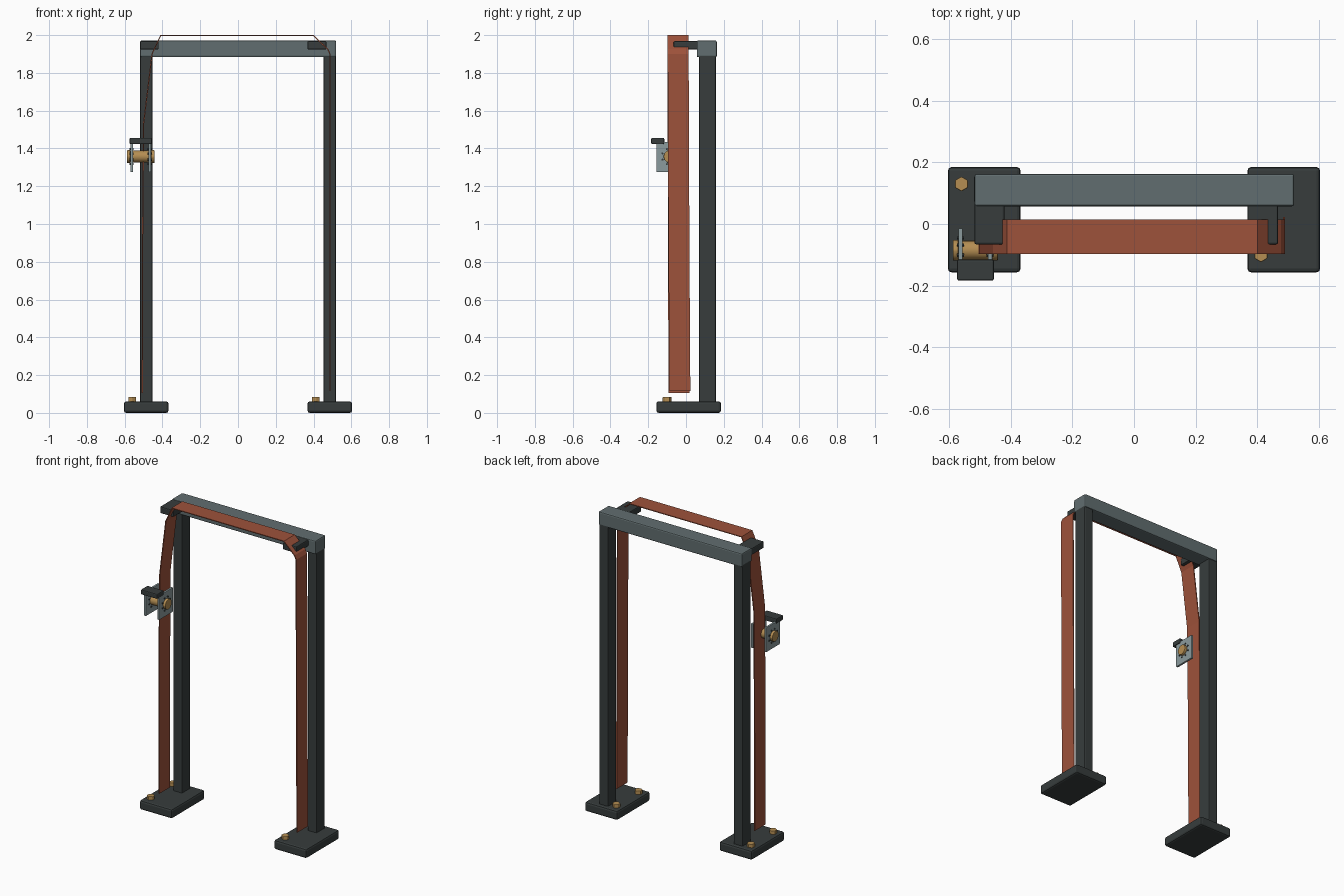
import bpy, bmesh, math
from mathutils import Matrix

cube = bpy.data.objects.get("Cube")
if cube:
    bpy.data.objects.remove(cube, do_unlink=True)


def material(name, rgb):
    m = bpy.data.materials.new(name)
    m.use_nodes = True
    m.diffuse_color = (*rgb, 1)
    m.node_tree.nodes["Principled BSDF"].inputs["Base Color"].default_value = (*rgb, 1)
    return m


DARK = material("charcoal paint", (0.038, 0.046, 0.046))
GREY = material("slate grey paint", (0.12, 0.155, 0.16))
STEEL = material("pale steel", (0.26, 0.33, 0.34))
BRASS = material("brass", (0.46, 0.27, 0.085))
STRAP = material("rust red webbing", (0.34, 0.084, 0.043))


def finish(name, bm, mat, bevel=0.0):
    mesh = bpy.data.meshes.new(name)
    bmesh.ops.recalc_face_normals(bm, faces=bm.faces)
    bm.to_mesh(mesh)
    bm.free()
    mesh.materials.append(mat)
    ob = bpy.data.objects.new(name, mesh)
    bpy.context.collection.objects.link(ob)
    if bevel:
        mod = ob.modifiers.new("bevel", "BEVEL")
        mod.width, mod.segments = bevel, 2
    return ob


def box(name, x, y, z, mat, bevel=0.006):
    """Box from (min, max) ranges on each axis."""
    bm = bmesh.new()
    bmesh.ops.create_cube(bm, size=1)
    for v in bm.verts:
        v.co = [r[0] if c < 0 else r[1] for c, r in zip(v.co, (x, y, z))]
    return finish(name, bm, mat, bevel)


def rod(name, centre, radius, length, sides, mat, axis="Z", bevel=0.0):
    bm = bmesh.new()
    turn = Matrix.Rotation(math.pi / 2, 4, "Y") if axis == "X" else Matrix()
    spin = Matrix.Rotation(math.pi / 2, 4, "Z")
    bmesh.ops.create_cone(bm, cap_ends=True, segments=sides, radius1=radius,
                          radius2=radius, depth=length,
                          matrix=Matrix.Translation(centre) @ turn @ spin)
    ob = finish(name, bm, mat, bevel)
    if sides > 8:
        for f in ob.data.polygons:
            f.use_smooth = len(f.vertices) == 4
    return ob


# Frame: feet, posts, foot bolts and strap support arms
for side, s in (("right", -1), ("left", 1)):
    cx = s * 0.486
    box(side + "_foot", (cx - 0.118, cx + 0.118), (-0.157, 0.185), (0, 0.061), DARK, 0.012)
    box(side + "_post", (cx - 0.033, cx + 0.033), (0.069, 0.158), (0.05, 1.9), DARK)
    for place, y in (("front", -0.1), ("back", 0.13)):
        bm_x = cx - 0.074
        bolt = rod(f"{side}_foot_{place}_bolt", (bm_x, y, 0.07), 0.024, 0.028, 6, BRASS, bevel=0.003)
        bolt.data.transform(Matrix.Translation((bm_x, y, 0)) @ Matrix.Rotation(math.pi / 6, 4, "Z")
                            @ Matrix.Translation((-bm_x, -y, 0)))
box("top_beam", (-0.518, 0.52), (0.057, 0.163), (1.883, 1.972), GREY, 0.008)
box("right_strap_arm", (-0.518, -0.42), (-0.066, 0.065), (1.924, 1.968), DARK)
box("left_strap_arm", (0.368, 0.468), (-0.066, 0.065), (1.924, 1.968), DARK)

# Webbing strap: flat band swept along a bent path of (x, y shift, z)
path = [(-0.507, 0.004, 0.105), (-0.505, 0.002, 0.9), (-0.5, 0, 1.53), (-0.455, 0, 1.9),
        (-0.41, 0, 1.997), (0.4, 0, 1.997), (0.475, 0, 1.925), (0.487, 0, 1.9),
        (0.487, 0.004, 0.9), (0.487, 0.009, 0.115)]
bm = bmesh.new()
rows = [[bm.verts.new((x, edge + dy, z)) for edge in (-0.097, 0.014)] for x, dy, z in path]
for a, b in zip(rows, rows[1:]):
    bm.faces.new((a[0], a[1], b[1], b[0]))
strap = finish("webbing_strap", bm, STRAP)
solid = strap.modifiers.new("thickness", "SOLIDIFY")
solid.thickness, solid.offset = 0.006, 0

# Ratchet: side plates, spool, end caps, tooth ring and handle
hub_y, hub_z = -0.085, 1.357
for name, x0, out in (("outer", -0.57, -1), ("inner", -0.474, 1)):
    box(name + "_ratchet_plate", (x0, x0 + 0.014), (-0.156, -0.014), (1.275, 1.435), STEEL, 0.003)
    px = x0 + 0.007
    rod(name + "_spool_cap", (px + out * 0.016, hub_y, hub_z), 0.034, 0.018, 12, BRASS, "X", 0.003)
    for i in range(8):
        a = math.tau * (i + 0.5) / 8
        rod(f"{name}_ratchet_tooth_{i + 1}",
            (px, hub_y + 0.043 * math.cos(a), hub_z + 0.043 * math.sin(a)),
            0.006, 0.022, 6, DARK, "X")
rod("ratchet_spool", (-0.515, hub_y, hub_z), 0.031, 0.11, 20, BRASS, "X")
box("ratchet_handle", (-0.574, -0.455), (-0.184, -0.115), (1.423, 1.456), DARK)
